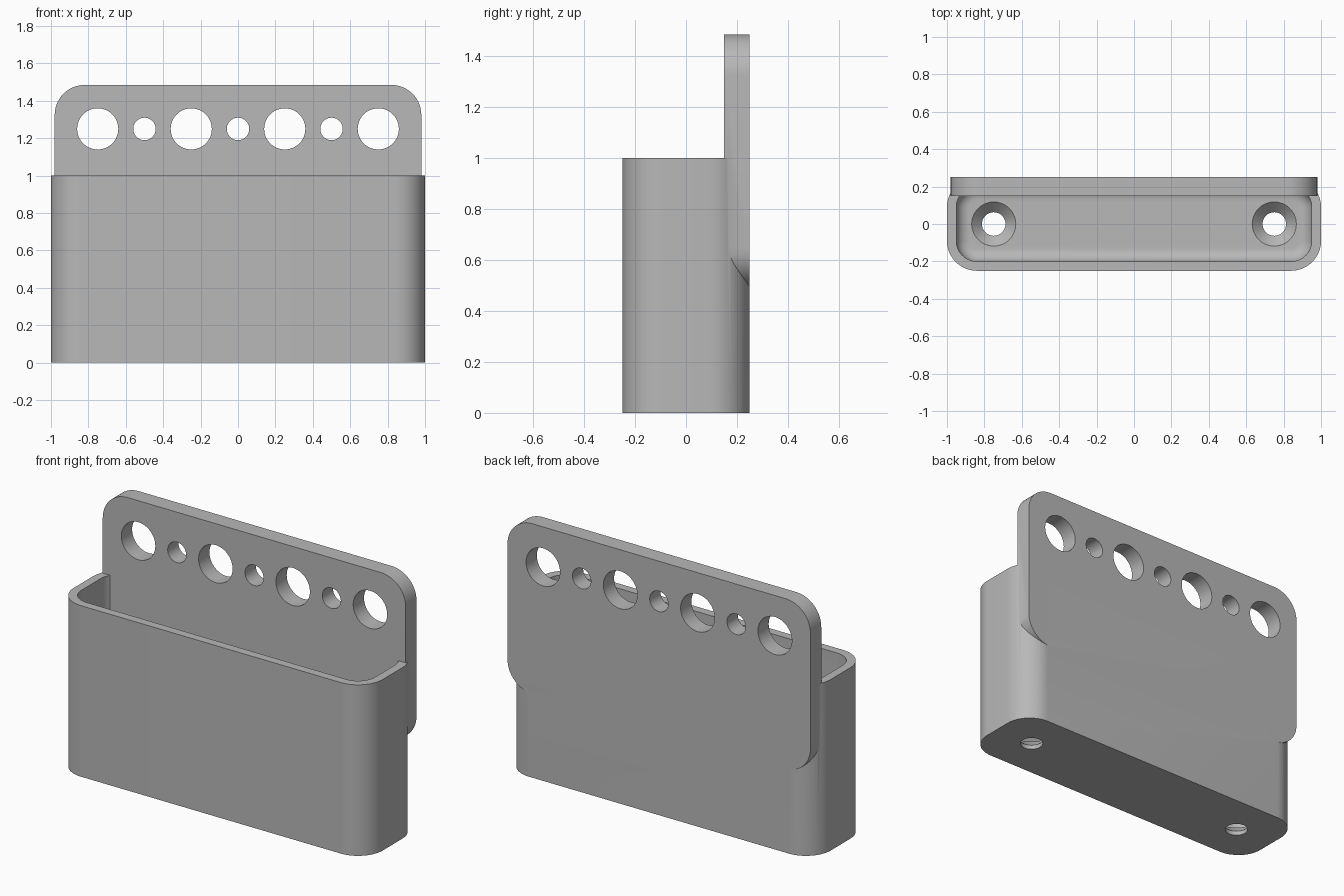
import bpy, bmesh, math

if "Cube" in bpy.data.objects:
    bpy.data.objects.remove(bpy.data.objects["Cube"], do_unlink=True)

grey = bpy.data.materials.new("plain grey")
grey.use_nodes = True
GREY = (0.48, 0.48, 0.48, 1)
grey.diffuse_color = GREY
grey.node_tree.nodes["Principled BSDF"].inputs["Base Color"].default_value = GREY


def rounded_rect(hx, hy, r, steps=14):
    """Outline of a rounded rectangle centred on the origin."""
    pts = []
    for i, (sx, sy) in enumerate([(1, 1), (-1, 1), (-1, -1), (1, -1)]):
        for k in range(steps + 1):
            a = math.pi / 2 * (i + k / steps)
            pts.append((sx * (hx - r) + r * math.cos(a), sy * (hy - r) + r * math.sin(a)))
    return pts


def circle(r, n=48):
    return [(r * math.cos(math.tau * k / n), r * math.sin(math.tau * k / n)) for k in range(n)]


def loft(name, rings, centre=(0, 0), upright=False):
    """Join (outline, level) rings into a closed solid along z, or along y if upright."""
    bm = bmesh.new()
    loops = []
    for outline, level in rings:
        loop = []
        for u, v in outline:
            u, v = u + centre[0], v + centre[1]
            loop.append(bm.verts.new((u, level, v) if upright else (u, v, level)))
        loops.append(loop)
    n = len(loops[0])
    for a, b in zip(loops, loops[1:]):
        for k in range(n):
            j = (k + 1) % n
            bm.faces.new((a[k], a[j], b[j], b[k]))
    bm.faces.new(loops[0][::-1])
    bm.faces.new(loops[-1])
    bmesh.ops.recalc_face_normals(bm, faces=bm.faces)
    mesh = bpy.data.meshes.new(name)
    bm.to_mesh(mesh)
    bm.free()
    mesh.materials.append(grey)
    obj = bpy.data.objects.new(name, mesh)
    bpy.context.collection.objects.link(obj)
    return obj


def combine(target, tool, operation):
    """Apply a boolean and discard the tool."""
    bpy.context.view_layer.objects.active = target
    mod = target.modifiers.new("combine", "BOOLEAN")
    mod.operation, mod.solver, mod.object = operation, "EXACT", tool
    bpy.ops.object.modifier_apply(modifier=mod.name)
    bpy.data.objects.remove(tool, do_unlink=True)


# Outer shell of the holder
W, D, R, WALL, FLOOR, FILLET = 1.0, 0.25, 0.16, 0.05, 0.08, 0.07
holder = loft("wall_holder", [(rounded_rect(W, D, R), 0), (rounded_rect(W, D, R), 1)])

# Pocket with a filleted floor edge
rings = []
for k in range(9):
    a = math.pi / 2 * k / 8
    inset = WALL + FILLET * (1 - math.sin(a))
    rings.append((rounded_rect(W - inset, D - inset, R - inset),
                  FLOOR + FILLET * (1 - math.cos(a))))
rings.append((rounded_rect(W - WALL, D - WALL, R - WALL), 1.2))
combine(holder, loft("pocket_cutter", rings), "DIFFERENCE")

# Back plate
PLATE_LOW, PLATE_TOP = 0.49, 1.485
outline = rounded_rect(0.98, (PLATE_TOP - PLATE_LOW) / 2, 0.16)
plate = loft("back_plate", [(outline, 0.15), (outline, D)],
             (0, (PLATE_TOP + PLATE_LOW) / 2), upright=True)
combine(holder, plate, "UNION")

# Alternating large and small holes through the plate
for i in range(-3, 4):
    ring = circle(0.11 if i % 2 else 0.06)
    cutter = loft("hole_cutter", [(ring, 0.05), (ring, 0.35)], (i * 0.25, 1.25), upright=True)
    combine(holder, cutter, "DIFFERENCE")

# Countersunk screw holes in the floor
for side in (-1, 1):
    cutter = loft("screw_cutter", [(circle(0.063), -0.1), (circle(0.063), FLOOR - 0.055),
                                   (circle(0.118), FLOOR), (circle(0.118), FLOOR + 0.1)],
                  (side * 0.75, 0))
    combine(holder, cutter, "DIFFERENCE")

# Smooth shading with crisp edges
bpy.ops.object.select_all(action="DESELECT")
holder.select_set(True)
bpy.context.view_layer.objects.active = holder
bpy.ops.object.shade_smooth_by_angle(angle=math.radians(30))
